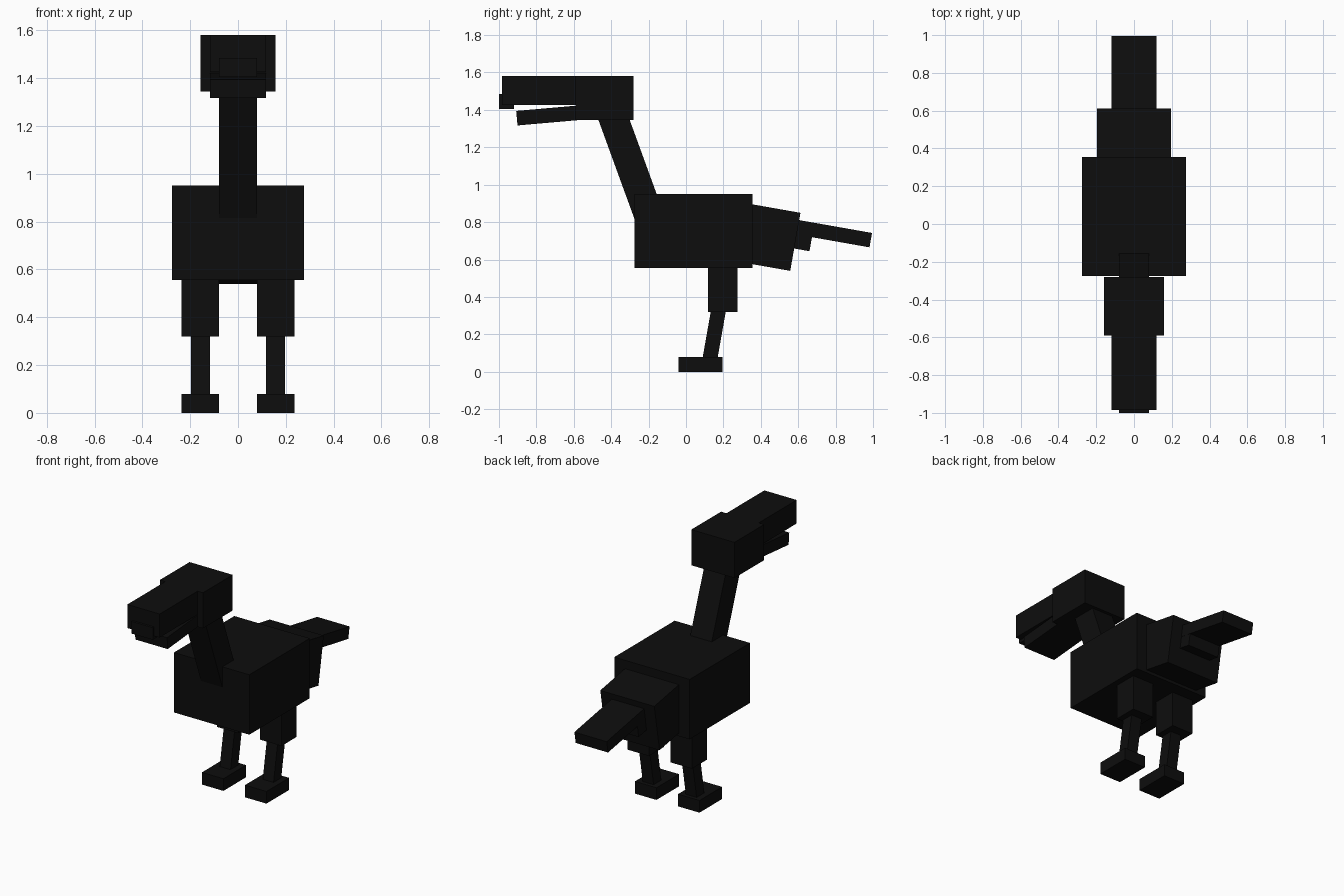
import bpy
import math

black = bpy.data.materials.new("matte_black")
black.diffuse_color = (0.004, 0.004, 0.004, 1)


def box(name, center, size, tilt=0):
    """Box of full size (x, y, z), tilted about x in degrees."""
    bpy.ops.mesh.primitive_cube_add(size=1, location=center)
    ob = bpy.context.object
    ob.name = name
    ob.scale = size
    ob.rotation_euler.x = math.radians(tilt)
    ob.data.materials.append(black)
    return ob


# Torso and neck
box("body", (0, 0.04, 0.7525), (0.55, 0.63, 0.395))
box("neck", (0, -0.307, 1.133), (0.157, 0.157, 0.62), 20)

# Head
box("head", (0, -0.435, 1.4625), (0.315, 0.31, 0.235))
box("snout", (0, -0.775, 1.5025), (0.236, 0.42, 0.155))
box("beak_tip", (0, -0.96, 1.445), (0.157, 0.08, 0.08))
box("lower_jaw", (0, -0.73, 1.371), (0.236, 0.35, 0.078), 5)

# Hindquarters and tail
box("rump", (0, 0.4295, 0.722), (0.394, 0.315, 0.315), -10)
box("tail_base", (0, 0.573, 0.726), (0.234, 0.20, 0.13), -10)
box("tail", (0, 0.776, 0.741), (0.236, 0.43, 0.078), -10)

# Legs, one per side
for side, sx in (("left", 1), ("right", -1)):
    x = 0.157 * sx
    box(side + "_thigh", (x, 0.196, 0.46), (0.157, 0.157, 0.28))
    box(side + "_shin", (x, 0.151, 0.20), (0.079, 0.079, 0.32), -10)
    box(side + "_foot", (x, 0.078, 0.04), (0.157, 0.236, 0.08))
